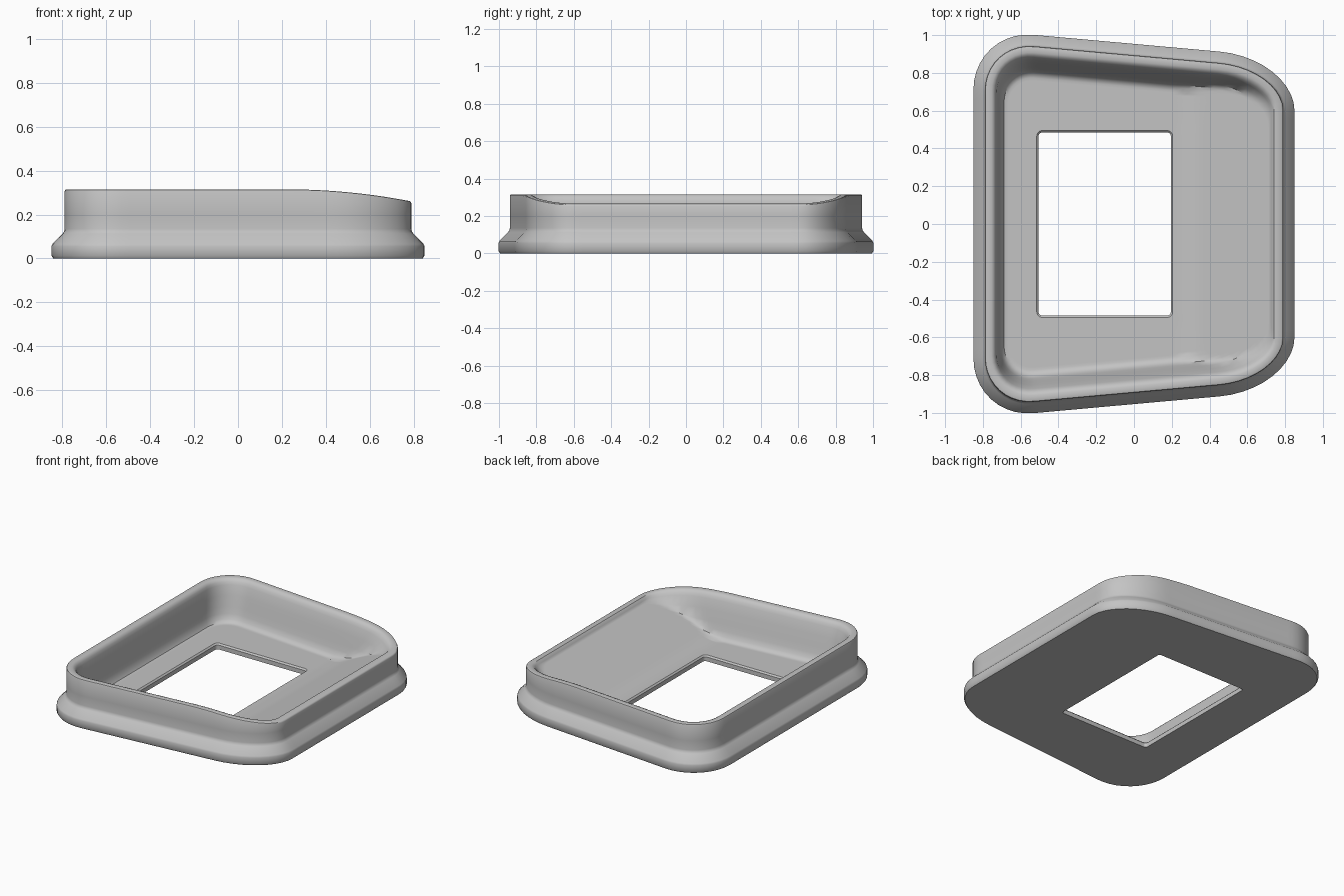
import bpy, bmesh, math
from mathutils import Vector

cube = bpy.data.objects.get("Cube")
if cube:
    bpy.data.objects.remove(cube)

FLOOR, RIM = 0.04, 0.315
SLOPE = 0.09      # how fast the long sides taper towards the right


def rounded_ring(x0, x1, y0, y1, left, right, steps=10, side=28):
    """Symmetric rounded trapezoid; left/right = (length along x, length along y) of a corner."""
    corners = [Vector((x1, -y1)), Vector((x1, y1)), Vector((x0, y0)), Vector((x0, -y0))]
    sizes = [right, right, left, left]
    arcs = []
    for i, c in enumerate(corners):
        before = (corners[i - 1] - c).normalized()
        after = (corners[(i + 1) % 4] - c).normalized()
        lx, ly = sizes[i]
        a, b = (lx, ly) if i % 2 == 0 else (ly, lx)
        angles = [math.pi / 2 * k / steps for k in range(steps + 1)]
        arcs.append([c + before * a * (1 - math.sin(t)) + after * b * (1 - math.cos(t))
                     for t in angles])
    points = []
    for i, arc in enumerate(arcs):
        points += arc
        nxt = arcs[(i + 1) % 4][0]
        points += [arc[-1].lerp(nxt, k / side) for k in range(1, side)]
    return points


def outline(d, sides=None, grow=0.0):
    """Body outline moved inwards by d (long sides may use another distance)."""
    s = d if sides is None else sides
    return rounded_ring(-0.85 + d, 0.85 - d,
                        1.03 - SLOPE * d - s, 0.877 + SLOPE * d - s,
                        (0.32 - d, 0.32 - d), (0.40 - d + grow, 0.28 - d + grow))


def hole(d):
    r = 0.02 + d
    return rounded_ring(-0.505 - d, 0.195 + d, 0.485 + d, 0.485 + d, (r, r), (r, r))


def rim_height(x):
    return RIM - 0.055 * (max(0, x - 0.22) / 0.57) ** 2


def ramp_height(x):
    """Flat floor blending into the ramp on the right."""
    d, w, m = x - 0.30, 0.07, 0.47
    if d < -w:
        return FLOOR
    return FLOOR + (m * d if d > w else m * (d + w) ** 2 / (4 * w))


def soft_max(a, b, w=0.03):
    h = max(w - abs(a - b), 0) / w
    return max(a, b) + h * h * w / 4


loops = []


def add(points, height):
    loops.append([(p.x, p.y, height(p.x) if callable(height) else height) for p in points])


# Outer skirt and wall
for d, z in [(0.008, 0), (0, 0.012), (0, 0.055), (0.004, 0.066), (0.05, 0.113),
             (0.057, 0.122), (0.06, 0.135), (0.06, 0.2)]:
    add(outline(d), z)
for d, drop in [(0.06, 0.008), (0.063, 0.002), (0.068, 0), (0.095, 0)]:
    add(outline(d), lambda x, drop=drop: rim_height(x) - drop)

# Rounded inner lip, inner wall and its fillet into the floor
inner = [(0.108, 0.108, 0.98), (0.117, 0.120, 0.93), (0.123, 0.130, 0.86),
         (0.130, 0.150, 0.62), (0.137, 0.170, 0.36), (0.142, 0.182, 0.20),
         (0.150, 0.195, 0.08), (0.162, 0.212, 0.015), (0.175, 0.228, 0)]
for d, s, h in inner:
    def wall(x, h=h):
        top = rim_height(x)
        z = FLOOR + h * (top - FLOOR)
        ramp = ramp_height(x)
        z = soft_max(z, ramp) if x > 0.23 else z
        return min(z, top - 0.002)
    add(outline(d, s, grow=(1 - h) * 0.10), wall)

# Floor and ramp, narrowing to the opening
edge, opening = outline(0.175, 0.228, grow=0.10), hole(0.01)
ROWS = 18
for k in range(1, ROWS + 1):
    add([a.lerp(b, k / ROWS) for a, b in zip(edge, opening)], ramp_height)

# Bevelled opening down to the underside
add(hole(0), FLOOR - 0.01)
add(hole(0), 0)

# Skin consecutive loops, closing the last back to the first
bm = bmesh.new()
rings = [[bm.verts.new(p) for p in loop] for loop in loops]
n = len(rings[0])
for i, ring in enumerate(rings):
    nxt = rings[(i + 1) % len(rings)]
    for j in range(n):
        k = (j + 1) % n
        bm.faces.new((ring[j], ring[k], nxt[k], nxt[j]))
bmesh.ops.recalc_face_normals(bm, faces=bm.faces)
mesh = bpy.data.meshes.new("bezel_frame")
bm.to_mesh(mesh)
bm.free()

frame = bpy.data.objects.new("bezel_frame", mesh)
bpy.context.collection.objects.link(frame)

# Material
grey = bpy.data.materials.new("light_grey")
grey.use_nodes = True
colour = (0.55, 0.55, 0.55, 1)
grey.diffuse_color = colour
grey.node_tree.nodes["Principled BSDF"].inputs["Base Color"].default_value = colour
mesh.materials.append(grey)

bpy.context.view_layer.objects.active = frame
frame.select_set(True)
bpy.ops.object.shade_smooth_by_angle(angle=math.radians(35))
